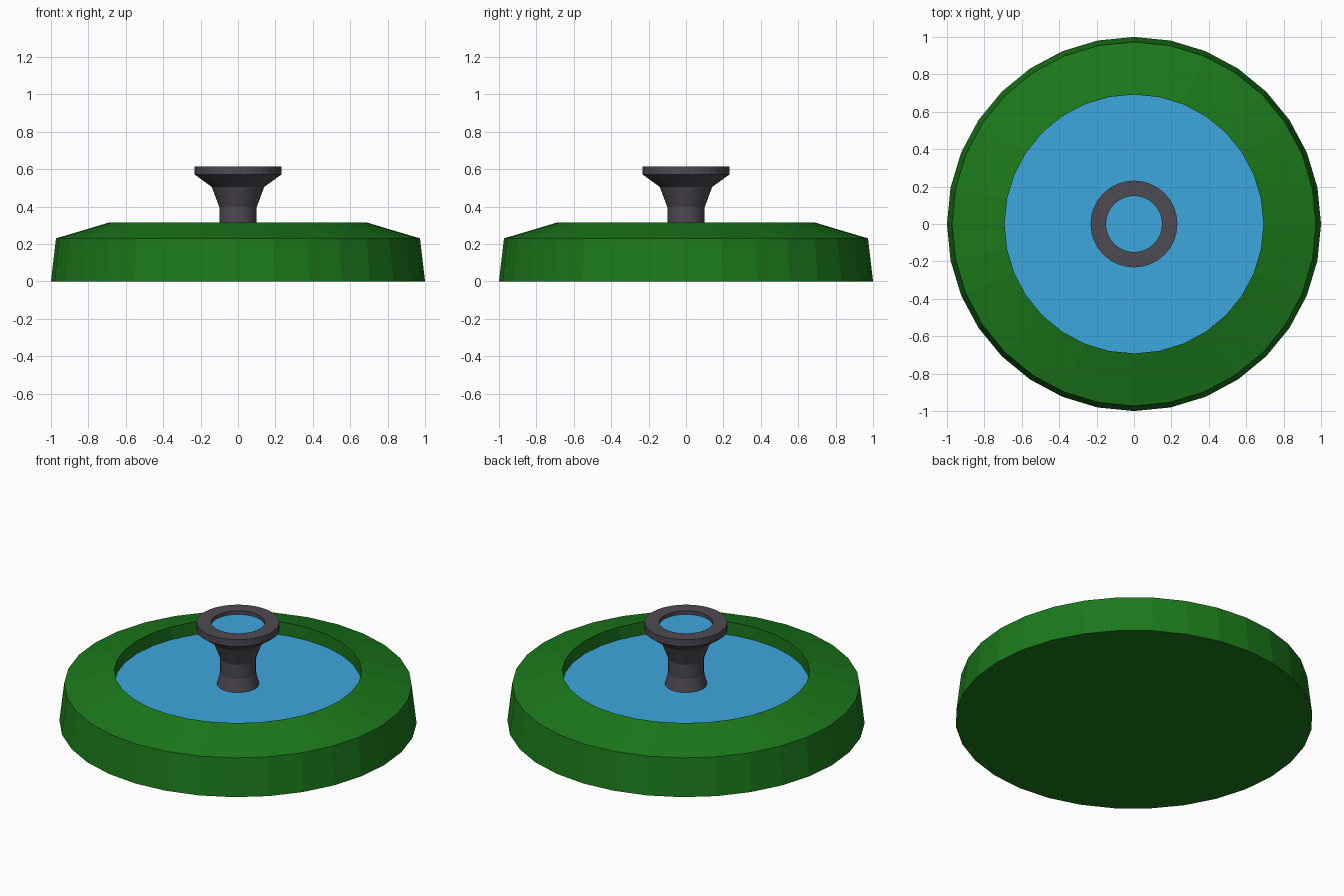
import bpy, bmesh
from math import sin, cos, tau

if "Cube" in bpy.data.objects:
    bpy.data.objects.remove(bpy.data.objects["Cube"])

SIDES = 32


def material(name, rgb):
    m = bpy.data.materials.new(name)
    m.diffuse_color = (*rgb, 1)
    m.use_nodes = True
    m.node_tree.nodes["Principled BSDF"].inputs["Base Color"].default_value = m.diffuse_color
    return m


def lathe(name, profile, mat, cap_start=False):
    """Revolve (radius, z) points around z, optionally closing the first ring."""
    bm = bmesh.new()
    rings = [[bm.verts.new((r * cos(tau * i / SIDES), r * sin(tau * i / SIDES), z))
              for i in range(SIDES)] for r, z in profile]
    for a, b in zip(rings, rings[1:]):
        for i in range(SIDES):
            j = (i + 1) % SIDES
            bm.faces.new((a[i], a[j], b[j], b[i]))
    if cap_start:
        bm.faces.new(rings[0][::-1])
    mesh = bpy.data.meshes.new(name)
    bm.to_mesh(mesh)
    bm.free()
    mesh.materials.append(mat)
    obj = bpy.data.objects.new(name, mesh)
    bpy.context.collection.objects.link(obj)
    return obj


def water_disc(name, radius, z, mat):
    bpy.ops.mesh.primitive_circle_add(vertices=SIDES, radius=radius,
                                      fill_type='NGON', location=(0, 0, z))
    obj = bpy.context.object
    obj.name = name
    obj.data.materials.append(mat)


green = material("hedge_green", (0.011, 0.19, 0.011))
blue = material("water_blue", (0.048, 0.39, 0.73))
dark = material("dark_stone", (0.078, 0.068, 0.085))

WATER_Z, BOWL_WATER_Z = 0.235, 0.593

# Round basin: tapered wall, sloping rim and inner wall down to the water
lathe("basin", [(1.0, 0), (0.973, 0.23), (0.692, 0.314), (0.692, WATER_Z)],
      green, cap_start=True)
water_disc("basin_water", 0.692, WATER_Z, blue)

# Central pedestal flaring into a small bowl
lathe("pedestal_bowl", [(0.118, WATER_Z), (0.1, 0.31), (0.1, 0.398), (0.14, 0.505),
                        (0.232, 0.572), (0.232, 0.615), (0.15, 0.615),
                        (0.15, BOWL_WATER_Z)], dark)
water_disc("bowl_water", 0.15, BOWL_WATER_Z, blue)
